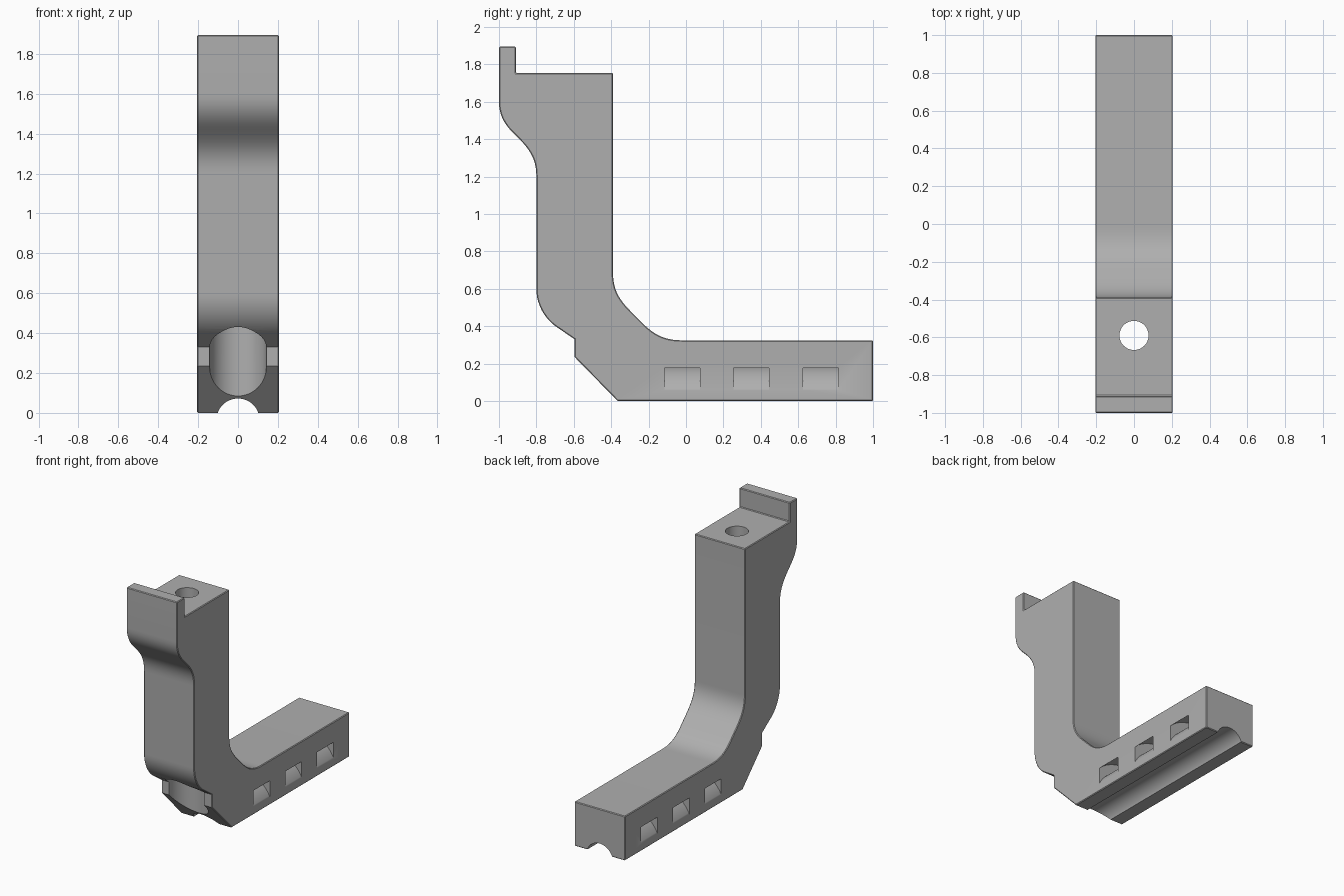
import bpy, bmesh
from math import sin, cos, pi
from mathutils import Vector
from mathutils.geometry import interpolate_bezier

cube = bpy.data.objects.get("Cube")
if cube:
    bpy.data.objects.remove(cube, do_unlink=True)

grey = bpy.data.materials.new("plain grey")
grey.use_nodes = True
colour = (0.43, 0.43, 0.43, 1)
grey.diffuse_color = colour
grey.node_tree.nodes["Principled BSDF"].inputs["Base Color"].default_value = colour


def prism(name, points, place, lo, hi):
    """Extrude a 2D outline; place(u, v, w) maps it into space."""
    bm = bmesh.new()
    bottom = [bm.verts.new(place(u, v, lo)) for u, v in points]
    top = [bm.verts.new(place(u, v, hi)) for u, v in points]
    bm.faces.new(bottom)
    bm.faces.new(top[::-1])
    for i in range(len(points)):
        j = (i + 1) % len(points)
        bm.faces.new((bottom[j], bottom[i], top[i], top[j]))
    bmesh.ops.recalc_face_normals(bm, faces=bm.faces)
    mesh = bpy.data.meshes.new(name)
    bm.to_mesh(mesh)
    bm.free()
    mesh.materials.append(grey)
    ob = bpy.data.objects.new(name, mesh)
    bpy.context.collection.objects.link(ob)
    return ob


def along_x(u, v, w): return (w, u, v)
def along_y(u, v, w): return (u, w, v)
def along_z(u, v, w): return (u, v, w)


def arc(cx, cy, r, a0, a1, n):
    return [(cx + r * cos(a0 + (a1 - a0) * i / n), cy + r * sin(a0 + (a1 - a0) * i / n))
            for i in range(n + 1)]


def circle(cx, cy, r, n=64):
    return arc(cx, cy, r, 0, 2 * pi, n)[:-1]


def curve(*p):
    return [tuple(q)[:2] for q in interpolate_bezier(*[Vector((*a, 0)) for a in p], 12)]


# Side outline of the bracket: foot, inner sweep, post, lip and front curves
outline = [(-0.365, 0), (1, 0), (1, 0.325)]
outline += curve((-0.02, 0.325), (-0.12, 0.325), (-0.17, 0.36), (-0.215, 0.4))
outline += curve((-0.29, 0.475), (-0.34, 0.525), (-0.39, 0.58), (-0.39, 0.68))
outline += [(-0.39, 1.755), (-0.91, 1.755), (-0.91, 1.895), (-1, 1.895)]
outline += curve((-1, 1.6), (-1, 1.5), (-0.94, 1.45), (-0.9, 1.41))
outline += curve((-0.9, 1.41), (-0.84, 1.35), (-0.8, 1.3), (-0.8, 1.2))[1:]
outline += curve((-0.8, 0.6), (-0.8, 0.51), (-0.75, 0.435), (-0.69, 0.395))
outline += [(-0.595, 0.33), (-0.595, 0.235)]
bracket = prism("bracket", outline, along_x, -0.205, 0.205)

bevel = bracket.modifiers.new("edge", 'BEVEL')
bevel.width = 0.005
bevel.segments = 1
bevel.limit_method = 'ANGLE'
bevel.angle_limit = 1.1

# Bolt hole with a wide counterbore, and the rounded groove under the foot
axis_z = -0.036
cutters = [
    prism("bolt_hole_cutter", circle(0, -0.59, 0.077), along_z, 0.4, 2),
    prism("counterbore_cutter", circle(0, -0.59, 0.142), along_z, -0.1, 0.5),
    prism("groove_cutter", circle(0, axis_z, 0.108), along_y, -1.2, 1.2),
]
# Arched strap channels over the groove
channel = arc(0, axis_z, 0.226, 0, pi, 40) + arc(0, axis_z, 0.295, pi, 0, 40)
for y in (-0.02, 0.35, 0.72):
    cutters.append(prism("strap_channel_cutter", channel, along_y, y - 0.095, y + 0.095))

for cutter in cutters:
    cutter.hide_render = True
    mod = bracket.modifiers.new(cutter.name, 'BOOLEAN')
    mod.operation = 'DIFFERENCE'
    mod.solver = 'EXACT'
    mod.object = cutter

# Bake the cuts and drop the cutters
bpy.context.view_layer.update()
final = bpy.data.meshes.new_from_object(
    bracket.evaluated_get(bpy.context.evaluated_depsgraph_get()))
bracket.modifiers.clear()
bracket.data = final
for cutter in cutters:
    bpy.data.objects.remove(cutter, do_unlink=True)

bpy.ops.object.select_all(action='DESELECT')
bracket.select_set(True)
bpy.context.view_layer.objects.active = bracket
bpy.ops.object.shade_smooth_by_angle(angle=0.5)
